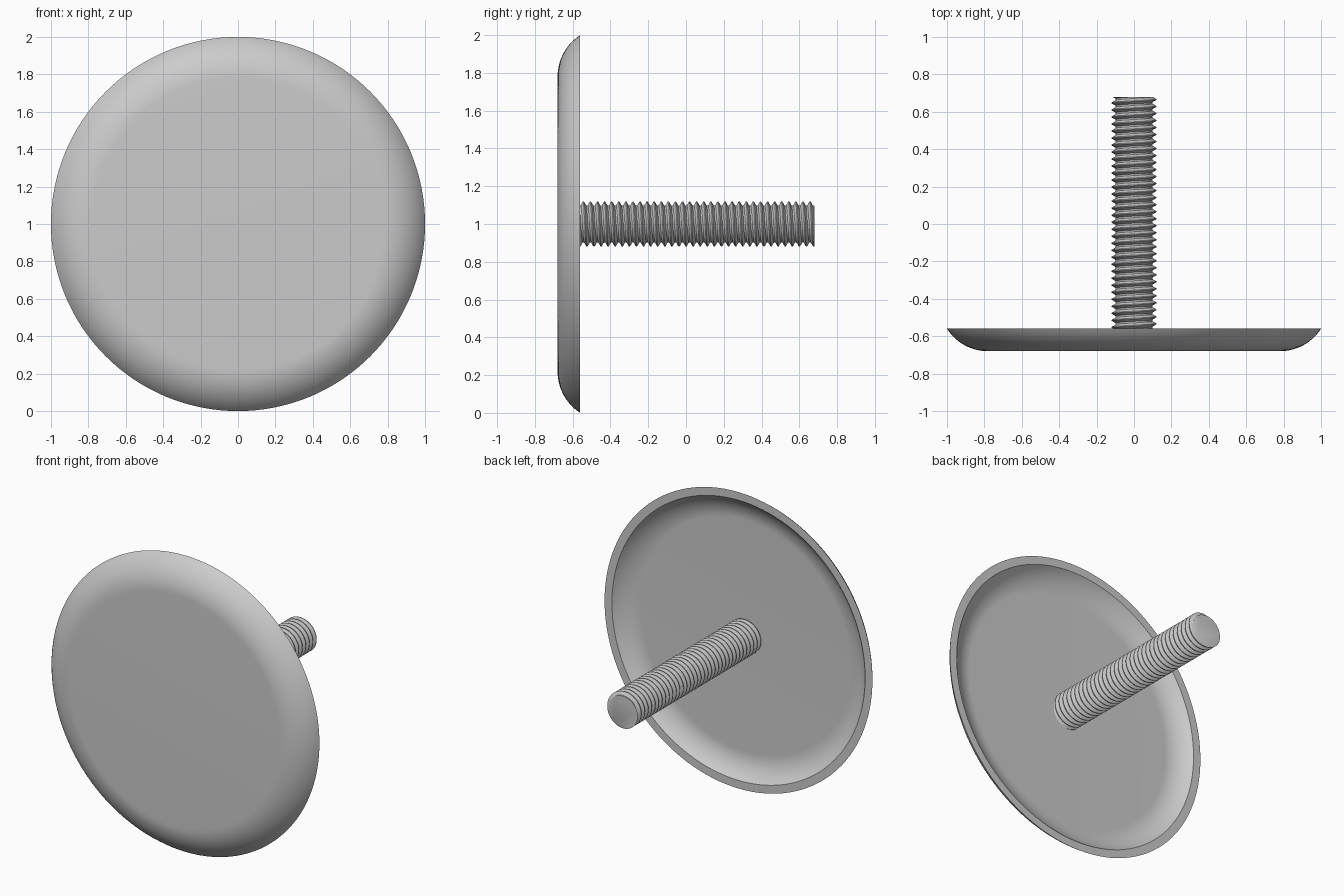
import bpy, bmesh
from math import sin, cos, pi, radians, asin

if "Cube" in bpy.data.objects:
    bpy.data.objects.remove(bpy.data.objects["Cube"])

grey = bpy.data.materials.new("plain grey")
grey.use_nodes = True
colour = (0.6, 0.6, 0.6, 1)
grey.diffuse_color = colour
grey.node_tree.nodes["Principled BSDF"].inputs["Base Color"].default_value = colour

FRONT, RIM, BACK = -0.68, -0.56, 0.68
WALL = 0.044


def finish(bm, name):
    bmesh.ops.recalc_face_normals(bm, faces=bm.faces)
    mesh = bpy.data.meshes.new(name)
    bm.to_mesh(mesh)
    bm.free()
    obj = bpy.data.objects.new(name, mesh)
    bpy.context.collection.objects.link(obj)
    mesh.materials.append(grey)
    bpy.ops.object.select_all(action="DESELECT")
    obj.select_set(True)
    bpy.context.view_layer.objects.active = obj
    bpy.ops.object.shade_smooth_by_angle(angle=radians(30))


# Dished disc: concentric inner and outer arcs, revolved around the y axis
FLAT, BEND = 0.78, 0.262
centre_y = FRONT + BEND


def arc(radius, steps=14):
    end = pi / 2 - asin((centre_y - RIM) / radius)
    return [(FLAT + radius * sin(end * i / steps),
             centre_y - radius * cos(end * i / steps)) for i in range(steps + 1)]


profile = [(0, FRONT)] + arc(BEND) + arc(BEND - WALL)[::-1] + [(0, FRONT + WALL)]
bm = bmesh.new()
verts = [bm.verts.new((r, y, 1)) for r, y in profile]
edges = [bm.edges.new(pair) for pair in zip(verts, verts[1:])]
bmesh.ops.spin(bm, geom=verts + edges, cent=(0, 0, 1), axis=(0, 1, 0),
               angle=2 * pi, steps=128, use_merge=True)
bmesh.ops.remove_doubles(bm, verts=bm.verts, dist=1e-5)
finish(bm, "dished_disc")

# Threaded stud: one helical ridge swept past both ends, then trimmed flat
PITCH, CREST, ROOT, SEGS = 0.0375, 0.12, 0.098, 48
ridge = [(0, CREST), (0.12, CREST), (0.45, ROOT), (0.67, ROOT)]
start = FRONT + WALL / 2
turns = int((BACK - start) / PITCH) + 4

bm = bmesh.new()
columns = []
for n in range(turns * SEGS + 1):
    a = 2 * pi * n / SEGS
    y = start + PITCH * (n / SEGS - 2)
    columns.append([bm.verts.new((r * sin(a), y + p * PITCH, 1 + r * cos(a)))
                    for p, r in ridge])
for n in range(len(columns) - SEGS - 1):
    low = columns[n] + [columns[n + SEGS][0]]
    high = columns[n + 1] + [columns[n + SEGS + 1][0]]
    for i in range(len(ridge)):
        bm.faces.new((low[i], low[i + 1], high[i + 1], high[i]))

for y, side in ((start, -1), (BACK, 1)):
    cut = bmesh.ops.bisect_plane(bm, geom=bm.verts[:] + bm.edges[:] + bm.faces[:],
                                 plane_co=(0, y, 1), plane_no=(0, side, 0),
                                 clear_outer=True)
    rim = [e for e in cut["geom_cut"] if isinstance(e, bmesh.types.BMEdge)]
    bmesh.ops.edgeloop_fill(bm, edges=rim)
finish(bm, "threaded_stud")
